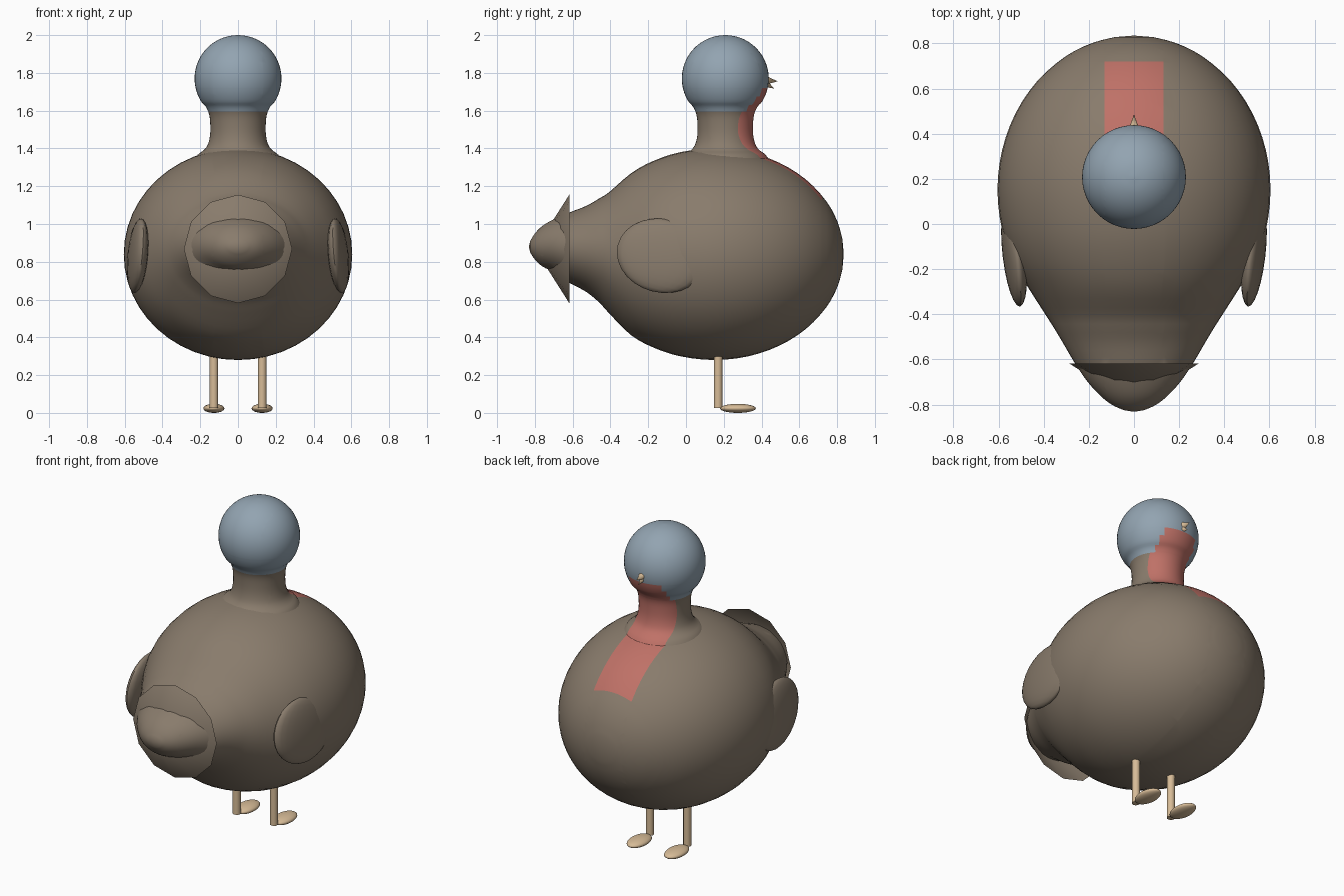
import bpy, bmesh, math
from mathutils import Matrix, Vector

if "Cube" in bpy.data.objects:
    bpy.data.objects.remove(bpy.data.objects["Cube"])


def material(name, color):
    m = bpy.data.materials.new(name)
    m.diffuse_color = (*color, 1)
    m.use_nodes = True
    m.node_tree.nodes["Principled BSDF"].inputs["Base Color"].default_value = m.diffuse_color
    return m


BROWN = material("feather_brown", (0.25, 0.2, 0.15))
BLUE = material("head_blue", (0.29, 0.37, 0.44))
RED = material("wattle_red", (0.52, 0.165, 0.135))
TAN = material("leg_tan", (0.68, 0.5, 0.31))


def finish(name, bm, mats, angle=50, recalc=True):
    if recalc:
        bmesh.ops.recalc_face_normals(bm, faces=bm.faces)
    mesh = bpy.data.meshes.new(name)
    bm.to_mesh(mesh)
    bm.free()
    for m in mats:
        mesh.materials.append(m)
    ob = bpy.data.objects.new(name, mesh)
    bpy.context.collection.objects.link(ob)
    bpy.ops.object.select_all(action='DESELECT')
    ob.select_set(True)
    bpy.context.view_layer.objects.active = ob
    bpy.ops.object.shade_smooth_by_angle(angle=math.radians(angle))
    return ob


def smooth_rows(rows, steps=3):
    """Catmull-Rom interpolation through rows of numbers."""
    out = []
    for i in range(len(rows) - 1):
        a, b, c, d = (rows[max(0, min(len(rows) - 1, i + k))] for k in (-1, 0, 1, 2))
        for s in range(steps):
            t = s / steps
            out.append([0.5 * (2 * q + (r - p) * t + (2 * p - 5 * q + 4 * r - u) * t * t
                               + (3 * q - p - 3 * r + u) * t ** 3)
                        for p, q, r, u in zip(a, b, c, d)])
    return out + [list(rows[-1])]


def loft(rings, start, end):
    """Skin rings of points and close both ends on a pole (None = open)."""
    bm = bmesh.new()
    loops = [[bm.verts.new(p) for p in ring] for ring in rings]
    n = len(loops[0])
    for a, b in zip(loops, loops[1:]):
        for i in range(n):
            bm.faces.new((a[i], a[(i + 1) % n], b[(i + 1) % n], b[i]))
    for pole, ring in ((start, loops[0]), (end, loops[-1])):
        if pole:
            v = bm.verts.new(pole)
            for i in range(n):
                bm.faces.new((v, ring[i], ring[(i + 1) % n]))
    return bm


def cut(bm, co, no):
    bmesh.ops.bisect_plane(bm, geom=bm.verts[:] + bm.edges[:] + bm.faces[:],
                           plane_co=co, plane_no=no)


ANGLES = [2 * math.pi * i / 48 for i in range(48)]
STRIPE = 0.13

# body: egg-shaped front running back into a pointed tail
rows = []
for deg in (8, 18, 30, 45, 60, 75, 90, 105, 118, 130):
    c, s = math.cos(math.radians(deg)), math.sin(math.radians(deg))
    rows.append((0.15 + 0.685 * c, 0.605 * s, 0.84 + 0.56 * s, 0.84 - 0.56 * s))
rows += [(-0.405, 0.39, 1.17, 0.525), (-0.46, 0.355, 1.135, 0.585),
         (-0.53, 0.313, 1.095, 0.642), (-0.62, 0.26, 1.06, 0.69),
         (-0.70, 0.205, 1.025, 0.745), (-0.76, 0.15, 0.99, 0.775),
         (-0.80, 0.1, 0.95, 0.812), (-0.825, 0.045, 0.91, 0.85)]
rings = [[(w * math.cos(a), y, (t + b) / 2 + (t - b) / 2 * math.sin(a)) for a in ANGLES]
         for y, w, t, b in smooth_rows(rows)]
bm = loft(rings, (0, 0.835, 0.84), (0, -0.832, 0.88))
for x in (-STRIPE, STRIPE):
    cut(bm, (x, 0, 0), (1, 0, 0))
cut(bm, (0, 0.72, 0), (0, 1, 0))
for f in bm.faces:
    c = f.calc_center_median()
    f.material_index = int(abs(c.x) < STRIPE and 0.25 < c.y < 0.72 and c.z > 0.9)
finish("body", bm, [BROWN, RED])

# neck and head: one turned profile, with blue head and red wattle
profile = [(1.31, 0.25), (1.365, 0.215), (1.39, 0.182), (1.42, 0.16), (1.47, 0.148),
           (1.53, 0.147), (1.58, 0.153), (1.62, 0.17)]
for deg in range(-32, 90, 12):
    a = math.radians(deg)
    profile.append((1.77 + 0.23 * math.sin(a), 0.23 * math.cos(a)))
rings = [[(r * math.cos(a), 0.208 + r * math.sin(a), z) for a in ANGLES]
         for z, r in smooth_rows(profile)]
bm = loft(rings, None, (0, 0.208, 2.0))
for x in (-STRIPE, STRIPE):
    cut(bm, (x, 0, 0), (1, 0, 0))
for z in (1.595, 1.72):
    cut(bm, (0, 0, z), (0, 0, 1))
for f in bm.faces:
    c = f.calc_center_median()
    if abs(c.x) < STRIPE - 0.015 * (c.z > 1.6) and c.y > 0.21 and c.z < 1.72:
        f.material_index = 2
    else:
        f.material_index = int(c.z > 1.595)
finish("neck_and_head", bm, [BROWN, BLUE, RED])


# tail fan: open twelve-sided cone around the tail
bm = bmesh.new()
rim = [bm.verts.new((0.287 * math.sin(i * math.pi / 6), -0.618,
                     0.868 + 0.287 * math.cos(i * math.pi / 6))) for i in range(12)]
tip = bm.verts.new((0, -0.80, 0.868))
for i in range(12):
    bm.faces.new((rim[i], rim[(i + 1) % 12], tip))
finish("tail_fan", bm, [BROWN])


def ellipsoid(name, center, radii, mat, rot=Matrix.Identity(4), seg=24, ring=14):
    bm = bmesh.new()
    m = Matrix.Translation(center) @ rot @ Matrix.Diagonal((*radii, 1))
    bmesh.ops.create_uvsphere(bm, u_segments=seg, v_segments=ring, radius=1, matrix=m)
    return finish(name, bm, [mat])


def cone(name, base, end, r1, r2, seg, mat):
    base, end = Vector(base), Vector(end)
    d = end - base
    m = Matrix.Translation((base + end) / 2) @ d.to_track_quat('Z', 'Y').to_matrix().to_4x4()
    bm = bmesh.new()
    bmesh.ops.create_cone(bm, cap_ends=True, segments=seg, radius1=r1, radius2=r2,
                          depth=d.length, matrix=m)
    return finish(name, bm, [mat])


for side, label in ((-1, "left"), (1, "right")):
    # wings: flat ovals tilted against the flanks
    turn = (Matrix.Rotation(-0.1 * side, 4, 'Z') @ Matrix.Rotation(-0.08 * side, 4, 'Y')
            @ Matrix.Rotation(-0.25, 4, 'X'))
    ellipsoid(label + "_wing", (0.531 * side, -0.13, 0.832), (0.05, 0.24, 0.195), BROWN, turn)
    # legs and feet
    cone(label + "_leg", (0.128 * side, 0.17, 0.025), (0.128 * side, 0.17, 0.32),
         0.023, 0.023, 12, TAN)
    ellipsoid(label + "_foot", (0.128 * side, 0.275, 0.024), (0.056, 0.095, 0.024), TAN)

# beak: two small cones
cone("upper_beak", (0, 0.415, 1.762), (0, 0.485, 1.755), 0.026, 0.0, 12, TAN)
cone("lower_beak", (0, 0.415, 1.745), (0, 0.468, 1.717), 0.02, 0.0, 12, TAN)
